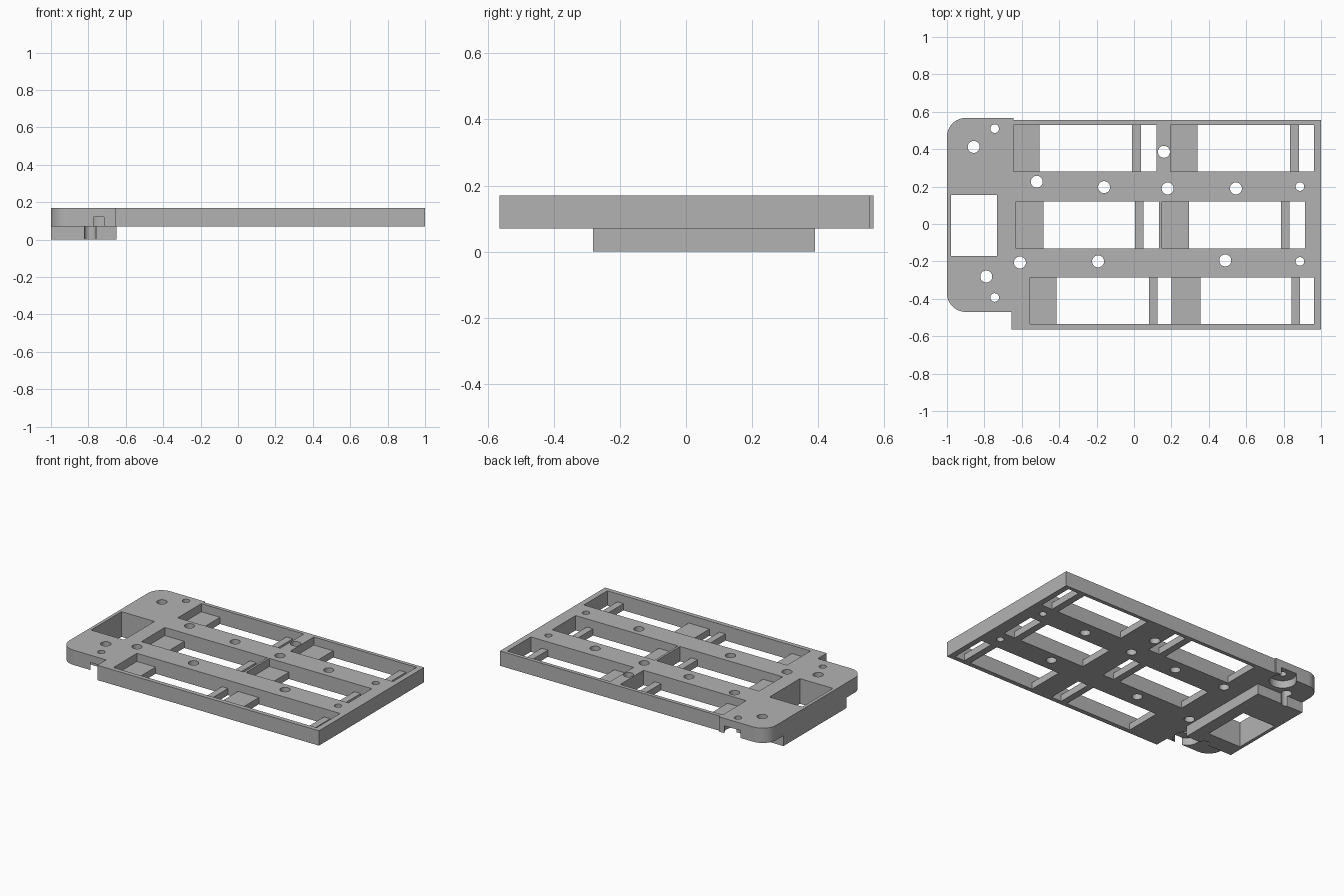
import bpy, bmesh, math

if "Cube" in bpy.data.objects:
    bpy.data.objects.remove(bpy.data.objects["Cube"])

grey = bpy.data.materials.new("plain_grey")
grey.diffuse_color = (0.45, 0.45, 0.45, 1)
grey.use_nodes = True
grey.node_tree.nodes["Principled BSDF"].inputs["Base Color"].default_value = grey.diffuse_color

Z0, Z1 = 0.07, 0.17      # underside and top of the plate
BAR_TOP = 0.115          # top of the recessed cross bars


def prism(name, points, z0, z1):
    """Extrude a closed 2D outline from z0 to z1."""
    bm = bmesh.new()
    face = bm.faces.new([bm.verts.new((x, y, z0)) for x, y in points])
    ext = bmesh.ops.extrude_face_region(bm, geom=[face])["geom"]
    verts = [g for g in ext if isinstance(g, bmesh.types.BMVert)]
    bmesh.ops.translate(bm, verts=verts, vec=(0, 0, z1 - z0))
    bmesh.ops.recalc_face_normals(bm, faces=bm.faces[:])
    mesh = bpy.data.meshes.new(name)
    bm.to_mesh(mesh)
    bm.free()
    mesh.materials.append(grey)
    ob = bpy.data.objects.new(name, mesh)
    bpy.context.collection.objects.link(ob)
    return ob


def box(name, x0, x1, y0, y1, z0, z1):
    return prism(name, [(x0, y0), (x1, y0), (x1, y1), (x0, y1)], z0, z1)


def arc(cx, cy, r, a0, a1, n):
    return [(cx + r * math.cos(math.radians(a0 + (a1 - a0) * i / n)),
             cy + r * math.sin(math.radians(a0 + (a1 - a0) * i / n)))
            for i in range(n + 1)]


def cylinder(name, x, y, r, z0, z1):
    return prism(name, arc(x, y, r, 0, 360, 32)[:-1], z0, z1)


def cut(target, cutter):
    """Subtract the cutter, then delete it."""
    mod = target.modifiers.new("cut", "BOOLEAN")
    mod.operation = "DIFFERENCE"
    mod.solver = "EXACT"
    mod.object = cutter
    bpy.context.view_layer.objects.active = target
    bpy.ops.object.modifier_apply(modifier=mod.name)
    bpy.data.objects.remove(cutter, do_unlink=True)


# Plate outline: rounded tab on the left, wider rectangle on the right
outline = [(-0.655, -0.565), (1, -0.565), (1, 0.555), (-0.645, 0.555), (-0.645, 0.567)]
outline += arc(-0.9, 0.467, 0.1, 90, 180, 10)
outline += arc(-0.9, -0.37, 0.1, 180, 270, 10)
outline += [(-0.655, -0.47)]
plate = prism("plate", outline, Z0, Z1)

# Raised block under the tab
block = box("lower_block", -1, -0.65, -0.282, 0.39, 0, Z0)

# Long pockets: (x0, x1, y0, y1)
rows = {"back": (0.28, 0.53), "middle": (-0.13, 0.12), "front": (-0.535, -0.285)}
pockets = {"back": [(-0.645, 0.12), (0.195, 0.962)],
           "middle": [(-0.63, 0.135), (0.15, 0.915)],
           "front": [(-0.555, 0.962)]}
# Wide and narrow cross bars, left flush within each pocket
bars = {"back": [(-0.645, -0.505), (-0.01, 0.037), (0.195, 0.34), (0.835, 0.882)],
        "middle": [(-0.63, -0.485), (0.005, 0.052), (0.15, 0.295), (0.785, 0.832)],
        "front": [(-0.555, -0.415), (0.08, 0.125), (0.2, 0.355), (0.842, 0.888)]}
for row, (y0, y1) in rows.items():
    for x0, x1 in pockets[row]:
        cut(plate, box("cutter", x0, x1, y0, y1, 0, 0.3))
    for x0, x1 in bars[row]:
        box(row + "_cross_bar", x0, x1, y0, y1, Z0, BAR_TOP)

# Window through tab and block
for part in (plate, block):
    cut(part, box("cutter", -0.978, -0.732, -0.17, 0.155, -0.1, 0.3))

# Counterbores under the tab, breaking through its edges
for y in (0.51, -0.393):
    cut(plate, cylinder("cutter", -0.745, y, 0.082, 0, 0.12))

# Screw holes
large = [(-0.857, 0.412), (-0.52, 0.226), (-0.16, 0.197), (0.18, 0.19), (0.545, 0.19),
         (0.16, 0.386), (-0.79, -0.281), (-0.61, -0.206), (-0.192, -0.2), (0.488, -0.195)]
small = [(-0.745, 0.51), (-0.745, -0.393), (0.887, 0.2), (0.887, -0.2)]
for holes, r in ((large, 0.032), (small, 0.023)):
    for x, y in holes:
        cut(plate, cylinder("cutter", x, y, r, -0.1, 0.3))
# The two holes that nick the block sides
for x, y in (large[0], large[6]):
    cut(block, cylinder("cutter", x, y, 0.032, -0.1, 0.3))

# Smooth round walls, keep edges sharp
for ob in (plate, block):
    bpy.ops.object.select_all(action="DESELECT")
    ob.select_set(True)
    bpy.context.view_layer.objects.active = ob
    bpy.ops.object.shade_smooth_by_angle(angle=math.radians(30))
